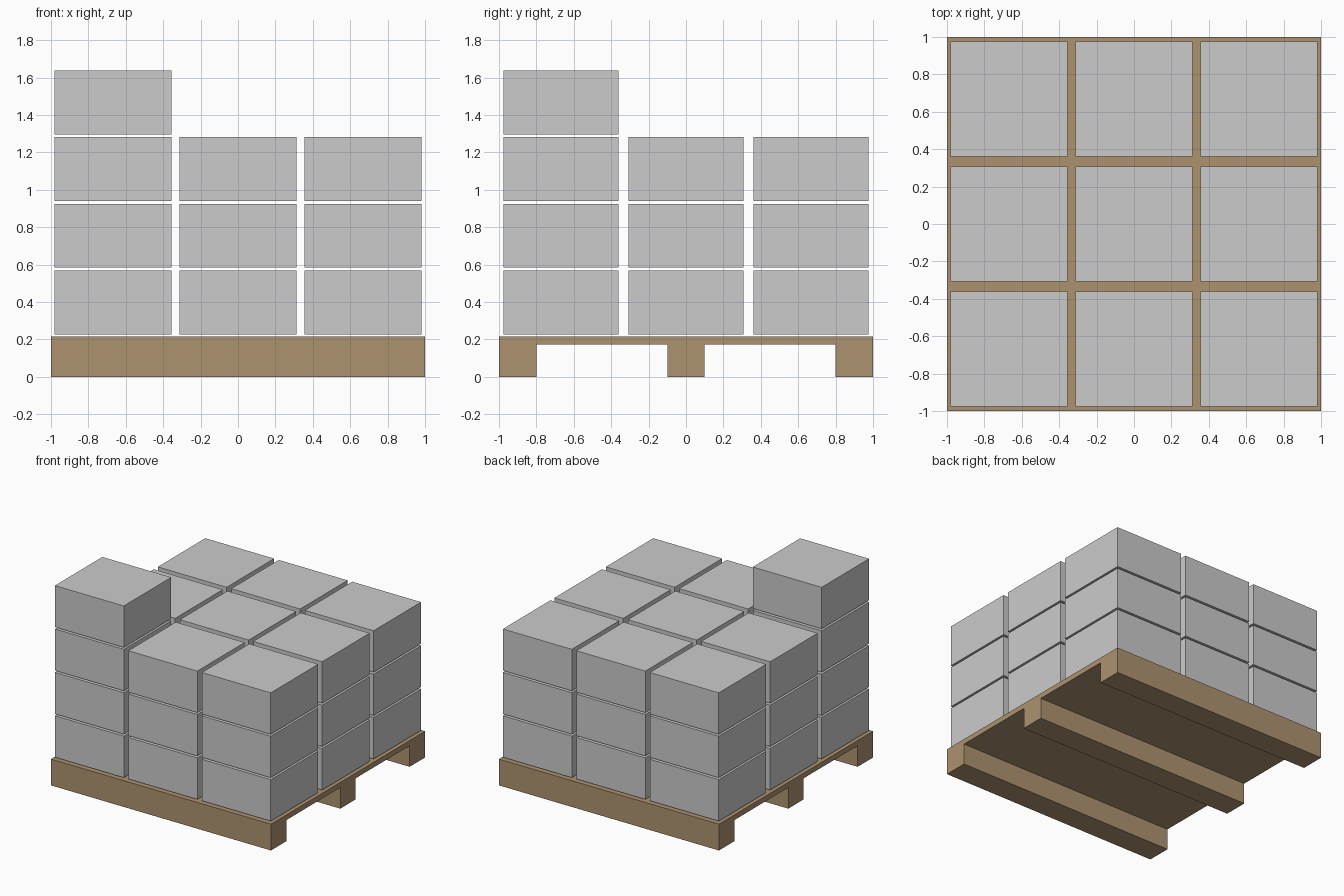
import bpy, bmesh
from mathutils import Matrix

if "Cube" in bpy.data.objects:
    bpy.data.objects.remove(bpy.data.objects["Cube"])

DECK_TOP, DECK_BOTTOM = 0.216, 0.173
BOX = (0.626, 0.616, 0.341)
PITCH, LAYER, FIRST = 0.668, 0.3565, 0.227


def add_object(name, bm):
    mesh = bpy.data.meshes.new(name)
    bmesh.ops.recalc_face_normals(bm, faces=bm.faces)
    bm.to_mesh(mesh)
    bm.free()
    obj = bpy.data.objects.new(name, mesh)
    bpy.context.collection.objects.link(obj)
    return obj


def add_box(name, x, y, z):
    bm = bmesh.new()
    bmesh.ops.create_cube(bm, size=1, matrix=Matrix.Diagonal((*BOX, 1)))
    obj = add_object(name, bm)
    obj.location = (x, y, z + BOX[2] / 2)
    return obj


# Pallet: deck and three runners as one profile, extruded along x
wood = bpy.data.materials.new("wood")
wood.diffuse_color = (0.42, 0.29, 0.16, 1)
wood.use_nodes = True
wood.node_tree.nodes["Principled BSDF"].inputs["Base Color"].default_value = wood.diffuse_color
profile = [(-1, DECK_TOP)]
for left, right in ((-1, -0.8), (-0.1, 0.1), (0.8, 1)):
    profile += [(left, DECK_BOTTOM), (left, 0), (right, 0), (right, DECK_BOTTOM)]
profile[1:2] = []
profile[-1] = (1, DECK_TOP)
bm = bmesh.new()
face = bm.faces.new([bm.verts.new((-1, y, z)) for y, z in profile])
side = bmesh.ops.extrude_face_region(bm, geom=[face], use_keep_orig=True)
moved = [g for g in side["geom"] if isinstance(g, bmesh.types.BMVert)]
bmesh.ops.translate(bm, verts=moved, vec=(2, 0, 0))
add_object("pallet", bm).data.materials.append(wood)

# Three full layers of boxes
for layer in range(3):
    for row in range(3):
        for col in range(3):
            add_box(f"box_layer{layer + 1}_row{row + 1}_column{col + 1}",
                    (col - 1) * PITCH, (row - 1) * PITCH, FIRST + layer * LAYER)

# Single box on top of the front left stack
add_box("top_box", -PITCH, -PITCH, FIRST + 3 * LAYER)
